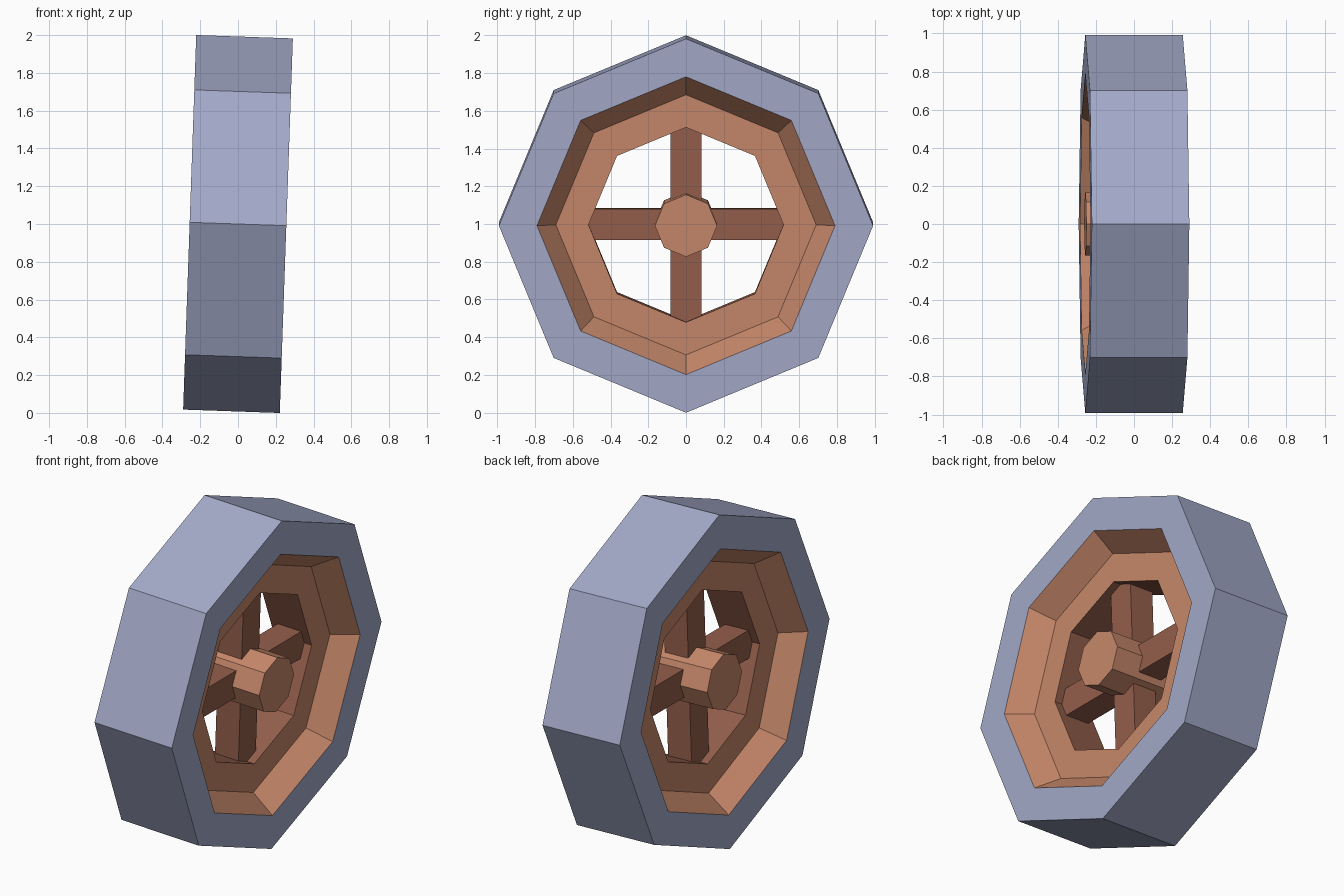
import bpy, bmesh, math
from mathutils import Matrix

if "Cube" in bpy.data.objects:
    bpy.data.objects.remove(bpy.data.objects["Cube"])

SIDES = 8
TYRE_R, LIP_R, SEAT_R, HOLE_R, HUB_R = 0.992, 0.79, 0.69, 0.517, 0.165
HALF_W, RIM_W = 0.256, 0.126
# whole wheel leans two degrees and rests on the ground
PLACE = Matrix.Translation((0, 0, 1.0)) @ Matrix.Rotation(math.radians(2.0), 4, 'Y')


def material(name, rgb):
    m = bpy.data.materials.new(name)
    m.diffuse_color = (*rgb, 1)
    m.use_nodes = True
    m.node_tree.nodes["Principled BSDF"].inputs["Base Color"].default_value = m.diffuse_color
    return m


BLUE = material("blue_grey", (0.366, 0.397, 0.578))
COPPER = material("copper", (0.571, 0.246, 0.144))
BROWN = material("dark_brown", (0.296, 0.114, 0.072))


def finish(name, bm, mats):
    bm.transform(PLACE)
    me = bpy.data.meshes.new(name)
    bm.to_mesh(me)
    bm.free()
    for m in mats:
        me.materials.append(m)
    ob = bpy.data.objects.new(name, me)
    bpy.context.collection.objects.link(ob)
    return ob


def lathe(name, profile, mats, slots):
    """Spin (radius, x) points round the x axis; slots gives a material per band."""
    bm = bmesh.new()
    rings = []
    for r, x in profile:
        rings.append([bm.verts.new((x, r * math.cos(a), r * math.sin(a)))
                      for a in (2 * math.pi * k / SIDES for k in range(SIDES))])
    for p, q, slot in zip(rings, rings[1:], slots):
        for k in range(SIDES):
            n = (k + 1) % SIDES
            bm.faces.new((p[k], p[n], q[n], q[k])).material_index = slot
    return finish(name, bm, mats)


# tyre: outer tread and both side walls
lathe("tyre", [(LIP_R, -HALF_W), (TYRE_R, -HALF_W), (TYRE_R, HALF_W), (LIP_R, HALF_W)],
      [BLUE], [0, 0, 0])

# rim: sloped lips, flat recessed rings, dark inner wall
lathe("rim", [(LIP_R, HALF_W), (SEAT_R, RIM_W), (HOLE_R, RIM_W),
              (HOLE_R, -RIM_W), (SEAT_R, -RIM_W), (LIP_R, -HALF_W)],
      [COPPER, BROWN], [0, 0, 1, 0, 0])

# hub: octagonal axle flush with the tyre walls
bm = bmesh.new()
bmesh.ops.create_cone(bm, cap_ends=True, segments=SIDES, radius1=HUB_R, radius2=HUB_R,
                      depth=2 * HALF_W, matrix=Matrix.Rotation(math.pi / 2, 4, 'Y'))
finish("hub", bm, [COPPER])

# four spokes from the hub into the rim
inner, outer = 0.12, 0.52
for i in range(4):
    bm = bmesh.new()
    bmesh.ops.create_cube(bm, size=1, matrix=Matrix.Rotation(i * math.pi / 2, 4, 'X')
                          @ Matrix.Translation((0, 0, (inner + outer) / 2))
                          @ Matrix.Diagonal((0.155, 0.165, outer - inner, 1)))
    finish(f"spoke_{i + 1}", bm, [BROWN])
